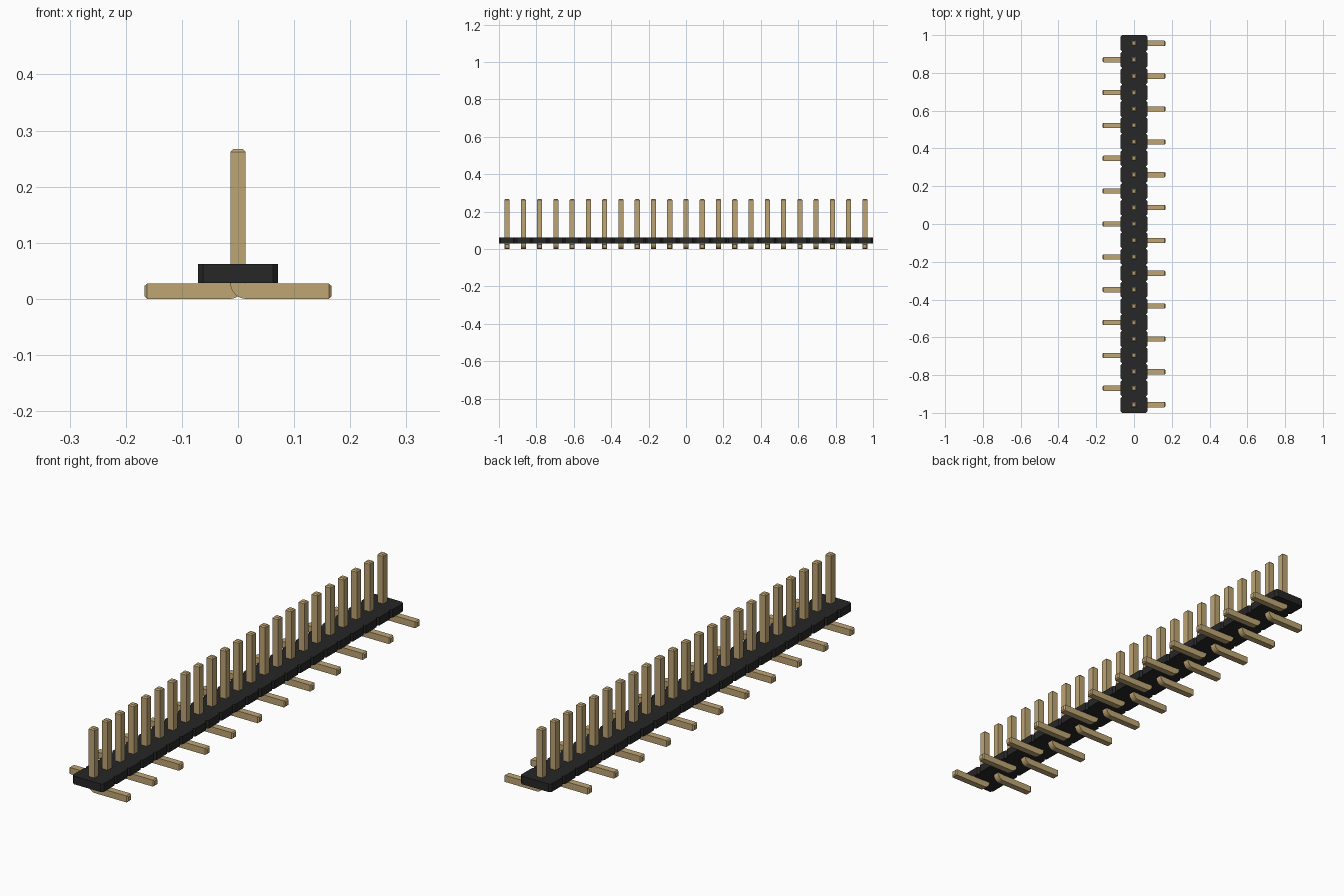
import bpy, bmesh, math
from mathutils import Vector

old = bpy.data.objects.get("Cube")
if old:
    bpy.data.objects.remove(old)

COUNT = 23
PITCH = 2 / COUNT
HALF = 0.0137          # half the thickness of the pin wire
TIP = 0.009            # half thickness at the bevelled ends


def material(name, color):
    m = bpy.data.materials.new(name)
    m.use_nodes = True
    m.diffuse_color = color
    m.node_tree.nodes["Principled BSDF"].inputs["Base Color"].default_value = color
    return m


def mesh_from(bm, name, mat):
    bmesh.ops.recalc_face_normals(bm, faces=bm.faces)
    mesh = bpy.data.meshes.new(name)
    bm.to_mesh(mesh)
    bm.free()
    mesh.materials.append(mat)
    return mesh


def add_object(name, mesh):
    ob = bpy.data.objects.new(name, mesh)
    bpy.context.collection.objects.link(ob)
    return ob


gold = material("pin gold", (0.52, 0.38, 0.175, 1))
black = material("housing black", (0.02, 0.02, 0.02, 1))

# Housing: a strip of segments with chamfered corners
W, CH = 0.0715, 0.0087
side = []
for i in range(COUNT):
    y = -1 + i * PITCH
    side += [(W - CH, y), (W, y + CH), (W, y + PITCH - CH)]
side.append((W - CH, 1))
outline = side + [(-x, y) for x, y in reversed(side)]
bm = bmesh.new()
base = bm.faces.new([bm.verts.new((x, y, 0.0285)) for x, y in outline])
top = bmesh.ops.extrude_face_region(bm, geom=[base])["geom"]
bmesh.ops.translate(bm, vec=(0, 0, 0.034),
                    verts=[v for v in top if isinstance(v, bmesh.types.BMVert)])
add_object("housing", mesh_from(bm, "housing", black))

# Pin: square wire swept down, round the bend and out along the leg
R = HALF + 0.001
path = [(0, 0.267, 0, TIP), (0, 0.262, 0, HALF)]
for k in range(9):
    a = math.radians(90 * k / 8)
    path.append((R - R * math.cos(a), HALF + R - R * math.sin(a), a, HALF))
path += [(0.162, HALF, math.pi / 2, HALF), (0.167, HALF, math.pi / 2, TIP)]

bm = bmesh.new()
rings = []
for x, z, a, h in path:
    across = Vector((math.cos(a), 0, math.sin(a))) * h
    depth = Vector((0, h, 0))
    rings.append([bm.verts.new(Vector((x, 0, z)) + across * s + depth * t)
                  for s, t in ((-1, -1), (1, -1), (1, 1), (-1, 1))])
for r0, r1 in zip(rings, rings[1:]):
    for j in range(4):
        n = (j + 1) % 4
        bm.faces.new((r0[j], r0[n], r1[n], r1[j]))
bm.faces.new(rings[0])
bm.faces.new(rings[-1])
pin_mesh = mesh_from(bm, "pin", gold)

# Row of pins, legs alternating between the two sides
pins = []
for i in range(COUNT):
    ob = add_object(f"pin_{i + 1}", pin_mesh)
    ob.location.y = -1 + (i + 0.5) * PITCH
    ob.rotation_euler.z = math.pi * (i % 2)
    pins.append(ob)

# Smooth the bend only
bpy.ops.object.select_all(action="DESELECT")
pins[0].select_set(True)
bpy.context.view_layer.objects.active = pins[0]
bpy.ops.object.shade_smooth_by_angle(angle=math.radians(25))
